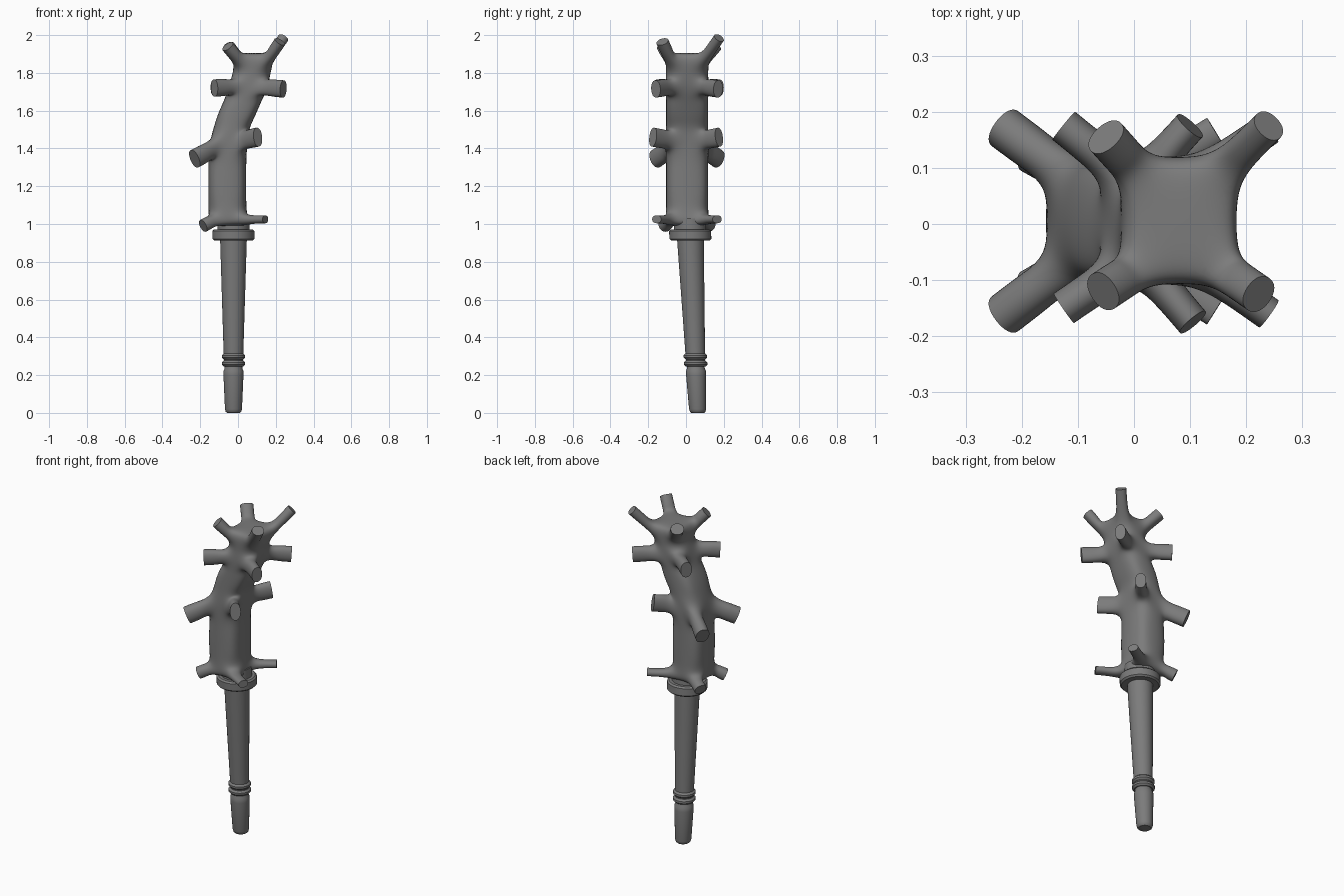
import bpy, bmesh, math
from mathutils import Vector

cube = bpy.data.objects.get("Cube")
if cube:
    bpy.data.objects.remove(cube, do_unlink=True)

grey = bpy.data.materials.new("dark grey")
grey.use_nodes = True
GREY = (0.2, 0.2, 0.2, 1)
grey.diffuse_color = GREY
grey.node_tree.nodes["Principled BSDF"].inputs["Base Color"].default_value = GREY


def finish(name, bm):
    bmesh.ops.recalc_face_normals(bm, faces=bm.faces)
    mesh = bpy.data.meshes.new(name)
    bm.to_mesh(mesh)
    bm.free()
    mesh.materials.append(grey)
    obj = bpy.data.objects.new(name, mesh)
    bpy.context.collection.objects.link(obj)
    return obj


def turned(name, profile, segments=40):
    """Turned part from (height, radius) pairs, following the leaning handle axis."""
    bm = bmesh.new()
    rings = []
    for z, r in profile:
        cy = 0.062 - 0.042 * z
        rings.append([bm.verts.new((-0.024 + r * math.cos(a), cy + r * math.sin(a), z))
                      for a in (math.tau * i / segments for i in range(segments))])
    for low, high in zip(rings, rings[1:]):
        for i in range(segments):
            j = (i + 1) % segments
            bm.faces.new((low[i], low[j], high[j], high[i]))
    bm.faces.new(rings[0][::-1])
    bm.faces.new(rings[-1])
    obj = finish(name, bm)
    bpy.ops.object.select_all(action='DESELECT')
    obj.select_set(True)
    bpy.context.view_layer.objects.active = obj
    bpy.ops.object.shade_smooth_by_angle(angle=math.radians(40))


def band(name, low, high, r, bevel):
    turned(name, [(low, r - bevel), (low + bevel, r), (high - bevel, r), (high, r - bevel)])


# Handle
turned("grip_end", [(0, 0.034), (0.006, 0.041), (0.02, 0.045), (0.2, 0.053),
                    (0.222, 0.053), (0.232, 0.048), (0.25, 0.046)])
band("lower_ring", 0.245, 0.277, 0.062, 0.01)
band("upper_ring", 0.283, 0.315, 0.062, 0.01)
turned("shaft", [(0.25, 0.05), (0.93, 0.071)])
band("collar", 0.912, 0.972, 0.111, 0.009)
turned("neck", [(0.96, 0.085), (1.03, 0.085)])

# Head cage: height, centre x, corner cut, tilt
C, M = 0.055, 0.042
sections = [(0.99, -0.045, C, 0), (1.055, -0.055, C, 0), (1.13, -0.057, M, 0),
            (1.27, -0.057, M, 0), (1.37, -0.056, C, 0.3), (1.475, -0.045, C, 0.25),
            (1.56, -0.015, M, 0), (1.63, 0.015, M, 0), (1.685, 0.04, C, 0),
            (1.765, 0.065, C, 0), (1.825, 0.078, C, 0), (1.905, 0.085, C, 0)]
HX, HY, CY = 0.102, 0.113, 0.006
corners = [(1, 1), (-1, 1), (-1, -1), (1, -1)]

# Prongs: lower section index -> tip and size for each corner, in corner order
prongs = {
    0: [((0.145, 0.165, 1.025), 0.062, 0.046), ((-0.185, 0.125, 0.99), 0.075, 0.075),
        ((-0.185, -0.115, 0.99), 0.075, 0.075), ((0.145, -0.155, 1.025), 0.062, 0.046)],
    4: [((0.1, 0.175, 1.46), 0.065, 0.11), ((-0.23, 0.17, 1.345), 0.085, 0.11),
        ((-0.23, -0.16, 1.345), 0.085, 0.11), ((0.105, -0.175, 1.46), 0.065, 0.11)],
    8: [((0.24, 0.17, 1.715), 0.065, 0.1), ((-0.125, 0.175, 1.72), 0.07, 0.1),
        ((-0.125, -0.15, 1.72), 0.07, 0.1), ((0.24, -0.16, 1.715), 0.065, 0.1)],
    10: [((0.24, 0.175, 1.985), 0.065, 0.06), ((-0.05, 0.155, 1.94), 0.08, 0.07),
         ((-0.055, -0.12, 1.94), 0.08, 0.07), ((0.222, -0.125, 1.965), 0.075, 0.065)],
}

bm = bmesh.new()
crease = bm.edges.layers.float.new("crease_edge")


def prong(root, tip, width, height):
    """Grow a blunt prong out of one cut corner (two low, two high vertices)."""
    base = sum((v.co for v in root), Vector()) / 4
    axis = (tip - base).normalized()
    side = Vector((0, 0, 1)).cross(axis).normalized()
    up = axis.cross(side)
    previous = root
    for t in (0.5, 1.0):
        centre = base.lerp(tip, t)
        ring = []
        for v, s in zip(root, (-1, -1, 1, 1)):
            across = math.copysign(width / 2, (v.co - base).dot(side))
            ring.append(bm.verts.new(centre + side * across + up * s * height / 2))
        for i in range(4):
            j = (i + 1) % 4
            bm.faces.new((previous[i], previous[j], ring[j], ring[i]))
        previous = ring
    for e in bm.faces.new(previous).edges:
        e[crease] = 1.0
        e.smooth = False


rings = []
for z, cx, cut, tilt in sections:
    ring = []
    for sx, sy in corners:
        pair = [(sx * HX, sy * (HY - cut)), (sx * (HX - cut), sy * HY)]
        for x, y in (pair if sx * sy > 0 else pair[::-1]):
            ring.append(bm.verts.new((cx + x, CY + y, z + tilt * x)))
    rings.append(ring)

for level, (low, high) in enumerate(zip(rings, rings[1:])):
    for i in range(8):
        j = (i + 1) % 8
        quad = [low[i], low[j], high[j], high[i]]
        if i % 2 == 0 and level in prongs:
            tip, width, height = prongs[level][i // 2]
            prong(quad, Vector(tip), width, height)
        else:
            bm.faces.new(quad)


def cap(ring):
    """Close an end with an even grid of quads."""
    centre = bm.verts.new(sum((v.co for v in ring), Vector()) / 8)
    for i in range(0, 8, 2):
        bm.faces.new((ring[i], ring[i + 1], ring[(i + 2) % 8], centre))


cap(rings[0])
cap(rings[-1])

head = finish("spiked_head", bm)
for p in head.data.polygons:
    p.use_smooth = True
subdivision = head.modifiers.new("smooth_surface", 'SUBSURF')
subdivision.levels = subdivision.render_levels = 3
